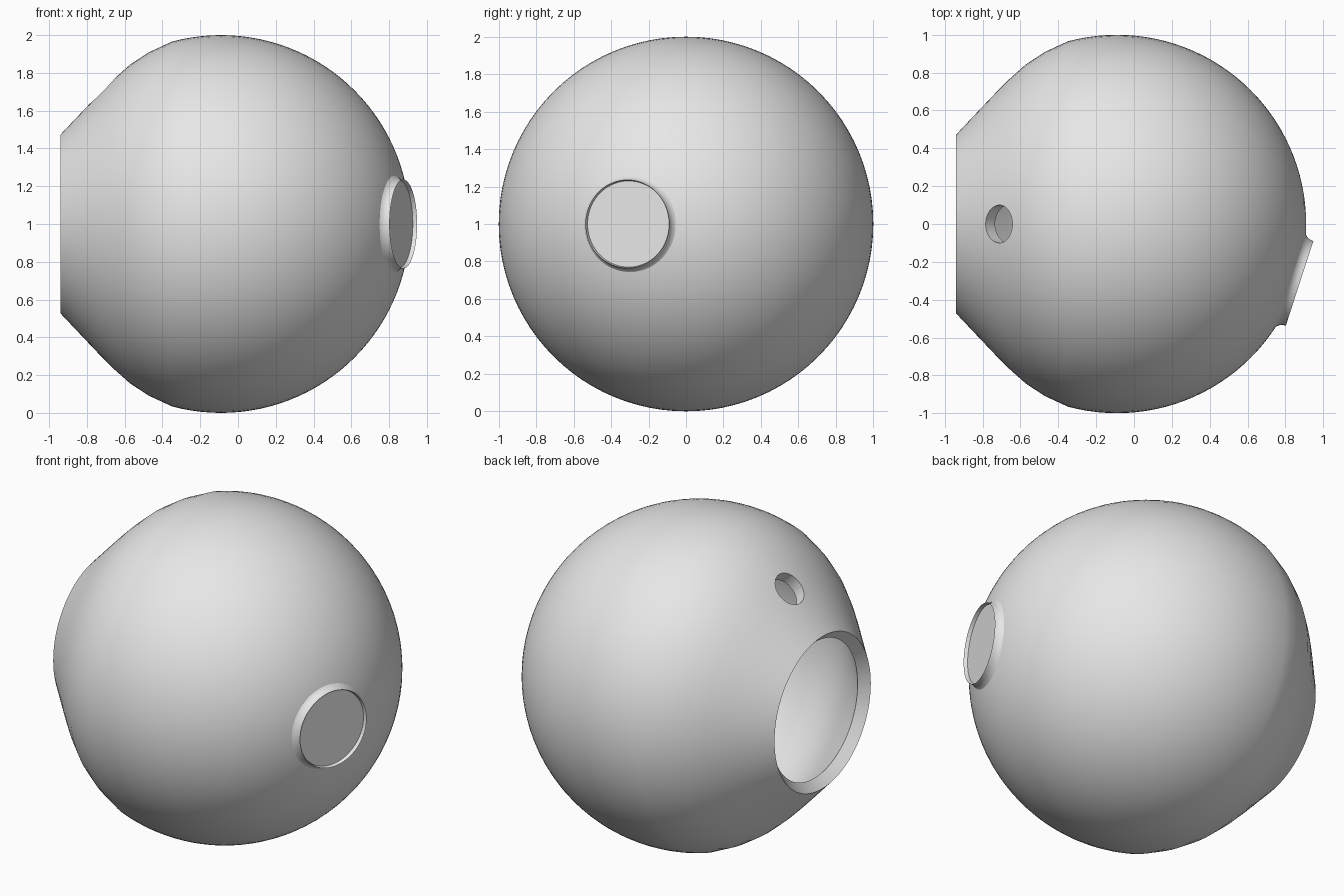
import bpy, bmesh
from math import radians, cos, sin
from mathutils import Matrix, Vector

CENTRE = Vector((-0.09, 0, 1))
WALL = 0.075

cube = bpy.data.objects.get("Cube")
if cube:
    bpy.data.objects.remove(cube, do_unlink=True)

grey = bpy.data.materials.new("plain grey")
grey.use_nodes = True
grey.diffuse_color = (0.8, 0.8, 0.8, 1)
grey.node_tree.nodes["Principled BSDF"].inputs["Base Color"].default_value = grey.diffuse_color


def lathe(name, profile, axis, steps):
    """Revolve (distance, radius) points about an axis through the ball centre."""
    bm = bmesh.new()
    verts = [bm.verts.new((r, 0, d)) for d, r in profile]
    edges = [bm.edges.new(pair) for pair in zip(verts, verts[1:])]
    bmesh.ops.spin(bm, geom=verts + edges, cent=(0, 0, 0), axis=(0, 0, 1),
                   angle=radians(360), steps=steps)
    bmesh.ops.remove_doubles(bm, verts=bm.verts, dist=0.0001)
    bmesh.ops.recalc_face_normals(bm, faces=bm.faces)
    turn = Vector((0, 0, 1)).rotation_difference(axis).to_matrix().to_4x4()
    bm.transform(Matrix.Translation(CENTRE) @ turn)
    mesh = bpy.data.meshes.new(name)
    bm.to_mesh(mesh)
    bm.free()
    mesh.materials.append(grey)
    obj = bpy.data.objects.new(name, mesh)
    bpy.context.collection.objects.link(obj)
    return obj


def activate(obj):
    bpy.ops.object.select_all(action="DESELECT")
    obj.select_set(True)
    bpy.context.view_layer.objects.active = obj


def drill(obj, axis, radius, start, end):
    """Cut a round hole through the shell along an axis."""
    cutter = lathe("hole_cutter", [(start, 0), (start, radius), (end, radius), (end, 0)], axis, 48)
    cutter.hide_render = True
    mod = obj.modifiers.new("hole", "BOOLEAN")
    mod.operation = "DIFFERENCE"
    mod.solver = "EXACT"
    mod.object = cutter
    activate(obj)
    bpy.ops.object.modifier_apply(modifier=mod.name)
    bpy.data.objects.remove(cutter, do_unlink=True)


# Hollow ball tapering to an open neck on the -x side
arc = [(cos(radians(a)), sin(radians(a))) for a in range(0, 106, 3)]
taper = [(-0.38, 0.91), (-0.48, 0.845), (-0.57, 0.765), (-0.64, 0.695), (-0.73, 0.6), (-0.85, 0.473)]
body = lathe("hollow_body", arc + taper, Vector((1, 0, 0)), 96)
solid = body.modifiers.new("wall", "SOLIDIFY")
solid.thickness = WALL
solid.offset = -1
activate(body)
bpy.ops.object.modifier_apply(modifier=solid.name)

# Small hole above the neck, and the seat for the side boss
boss_axis = Vector((cos(radians(18)), -sin(radians(18)), 0))
drill(body, Vector((-0.66, 0, 0.75)), 0.1, 0.7, 1.2)
drill(body, boss_axis, 0.2, 0.7, 1.2)

# Filleted side boss with a shallow recessed face
boss = lathe("side_boss", [(0.93, 0), (0.93, 0.25), (0.955, 0.272), (0.966, 0.257), (0.978, 0.246),
                           (0.993, 0.238), (1.015, 0.235), (0.993, 0.23), (0.993, 0)], boss_axis, 64)

for part in (body, boss):
    activate(part)
    bpy.ops.object.shade_smooth_by_angle(angle=radians(32))
